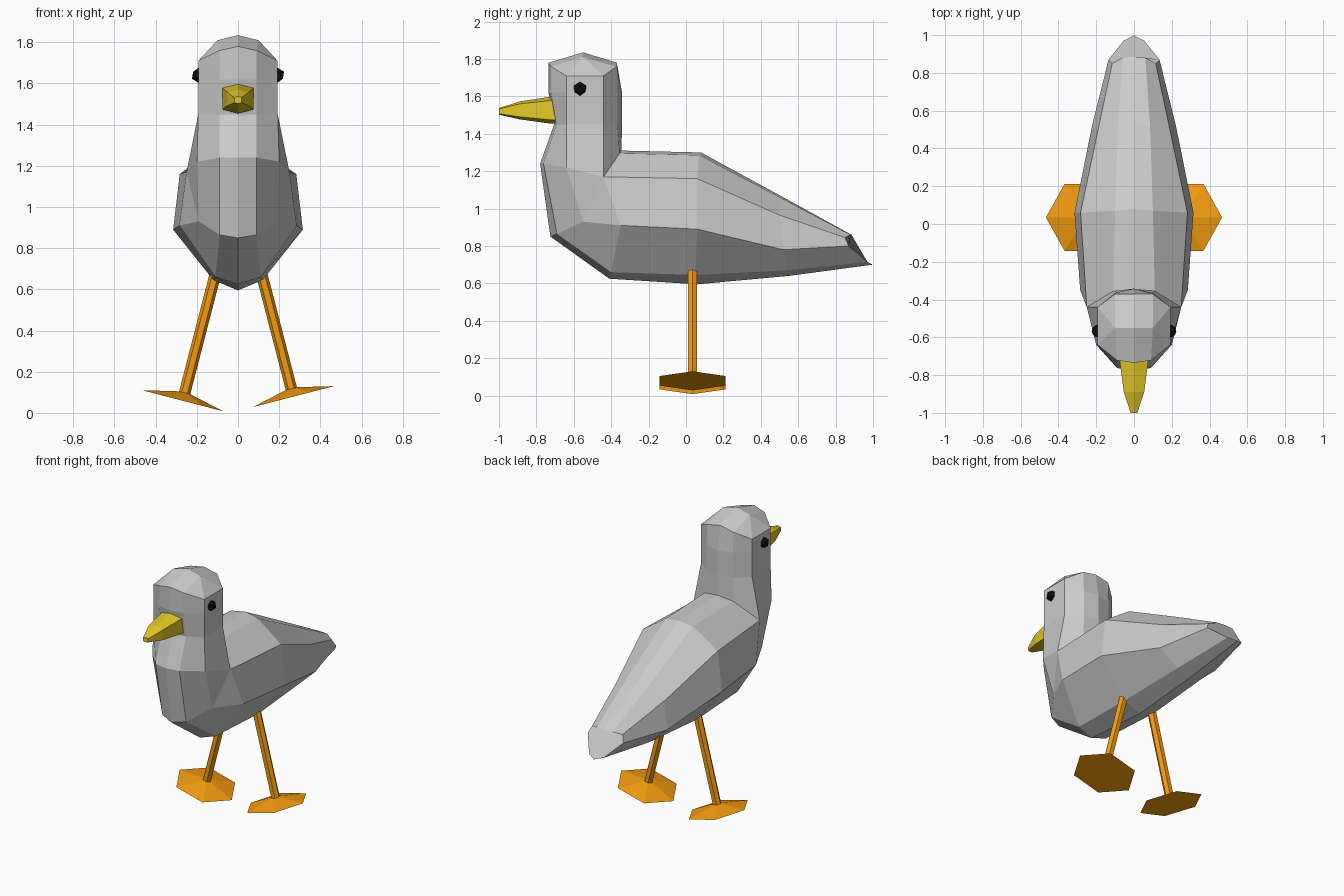
import bpy, bmesh, math
from mathutils import Matrix, Vector

if "Cube" in bpy.data.objects:
    bpy.data.objects.remove(bpy.data.objects["Cube"])


def finish(name, bm, color=None):
    bmesh.ops.remove_doubles(bm, verts=bm.verts, dist=0.0005)
    bmesh.ops.recalc_face_normals(bm, faces=bm.faces)
    mesh = bpy.data.meshes.new(name)
    bm.to_mesh(mesh)
    bm.free()
    ob = bpy.data.objects.new(name, mesh)
    bpy.context.collection.objects.link(ob)
    if color:
        mat = bpy.data.materials.get(color[0]) or bpy.data.materials.new(color[0])
        mat.diffuse_color = (*color[1], 1)
        mat.use_nodes = True
        mat.node_tree.nodes["Principled BSDF"].inputs["Base Color"].default_value = mat.diffuse_color
        mesh.materials.append(mat)
    return ob


def loft(name, halves, color=None, caps=(True, True)):
    """Mirror each half section (centre to centre) and skin the rings."""
    bm = bmesh.new()
    rings = []
    for h in halves:
        full = list(h) + [(-x, y, z) for x, y, z in reversed(h[1:-1])]
        rings.append([bm.verts.new(p) for p in full])
    n = len(rings[0])
    for a, b in zip(rings, rings[1:]):
        for i in range(n):
            j = (i + 1) % n
            bm.faces.new((a[i], a[j], b[j], b[i]))
    for ring, cap in zip((rings[0], rings[-1]), caps):
        if cap:
            bm.faces.new(ring)
    return finish(name, bm, color)


ORANGE = ("orange", (0.90, 0.33, 0.005))
YELLOW = ("yellow", (0.78, 0.58, 0.02))
BLACK = ("black", (0.005, 0.005, 0.005))

# Body: one tube of ten sides from crown, down the neck, round the chest to the tail
plan = [(0, -.735), (.09, -.722), (.193, -.64), (.193, -.44), (.1, -.365), (0, -.342)]
brow = [1.78, 1.76, 1.71, 1.71, 1.76, 1.78]
c0, c1 = (0, -.55, 1.835), (.1, -.55, 1.81)
crown = [c0, c1, c1, c1, c1, c0]
head = [(x, min(y, -.37), z) for (x, y), z in zip(plan, brow)]
cheek = [(x, y, 1.62) for x, y in plan]
throat = [(x, y + (.03 if y < -.7 else 0), 1.45) for x, y in plan]
shoulder = [(.25, -.44, 1.17), (.11, -.355, 1.295), (0, -.345, 1.31)]
breast = [(0, -.78, 1.24), (.09, -.762, 1.24), (.2, -.64, 1.22)] + shoulder
keel = [(0, -.725, .85), (.09, -.69, .865), (.19, -.55, .93)] + shoulder
belly = [(0, -.41, .625), (.11, -.40, .66), (.285, -.35, .91)] + shoulder
middle = [(0, .06, .595), (.12, .05, .645), (.315, .06, .89),
          (.283, .06, 1.16), (.1, .07, 1.285), (0, .08, 1.30)]
rump = [(0, .55, .64), (.1, .54, .67), (.222, .52, .78),
        (.19, .50, .965), (.085, .52, 1.05), (0, .53, 1.055)]
tail = [(0, .998, .70), (.055, .97, .715), (.135, .87, .80),
        (.115, .85, .845), (.06, .88, .86), (0, .885, .86)]
loft("body", [crown, head, cheek, throat, breast, keel, belly, middle, rump, tail],
     caps=(False, True))


# Beak: tapered six-sided tube
def beak_ring(y, w, top, bottom):
    e = (top - bottom) * .14
    return [(0, y, bottom), (w, y, bottom + e), (w, y, top - e), (0, y, top)]


loft("beak", [beak_ring(-.68, .077, 1.60, 1.453), beak_ring(-.73, .075, 1.597, 1.455),
              beak_ring(-.89, .054, 1.573, 1.477), beak_ring(-1.0, .018, 1.537, 1.502)],
     YELLOW)

# Eyes, legs and feet on both sides; the right leg is lifted slightly
for side, label, lift in ((1, "right", .02), (-1, "left", 0)):
    bm = bmesh.new()
    bmesh.ops.create_icosphere(bm, subdivisions=1, radius=.038,
                               matrix=Matrix.Translation((side * .19, -.567, 1.64)))
    finish(label + "_eye", bm, BLACK)

    rot = Matrix.Rotation(-side * math.radians(14.5), 4, 'Y') @ Matrix.Rotation(math.radians(30), 4, 'Z')
    up = rot.to_3x3() @ Vector((0, 0, 1))
    sole = Vector((side * .269, .035, .059 + lift))

    def cone(name, r1, r2, start, length):
        bm = bmesh.new()
        mat = Matrix.Translation(sole + up * (start + length / 2)) @ rot
        bmesh.ops.create_cone(bm, cap_ends=True, segments=6, radius1=r1,
                              radius2=r2, depth=length, matrix=mat)
        finish(label + name, bm, ORANGE)

    cone("_foot", .204, .028, 0, .04)
    cone("_leg", .028, .028, .02, .63)
